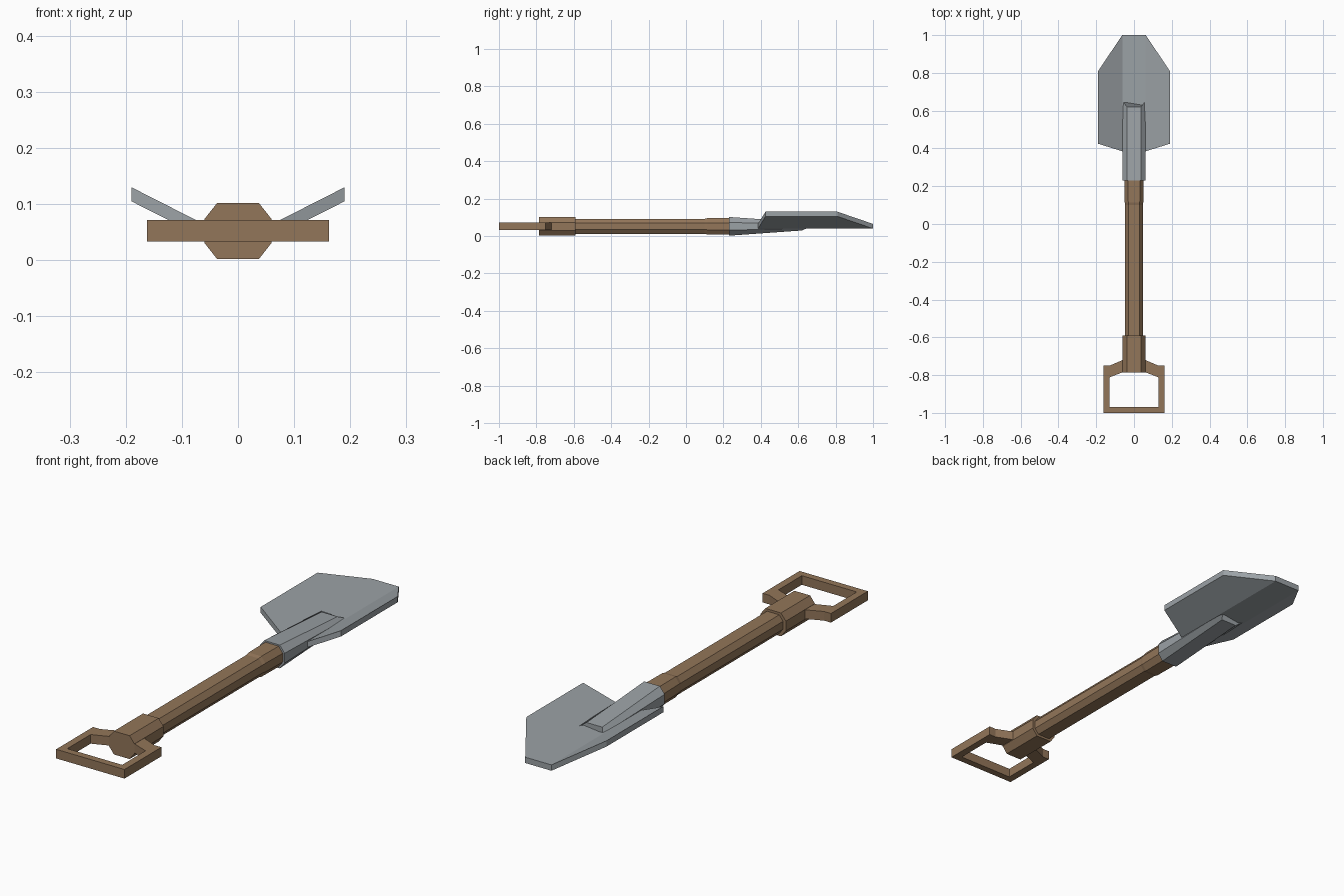
import bpy, bmesh

if "Cube" in bpy.data.objects:
    bpy.data.objects.remove(bpy.data.objects["Cube"])

ZC = 0.052  # height of the shaft axis


def material(name, rgb):
    m = bpy.data.materials.new(name)
    m.diffuse_color = (*rgb, 1)
    m.use_nodes = True
    m.node_tree.nodes["Principled BSDF"].inputs["Base Color"].default_value = m.diffuse_color
    return m


WOOD = material("wood brown", (0.29, 0.18, 0.10))
STEEL = material("steel grey", (0.33, 0.36, 0.38))


def finish(name, bm, mat):
    bmesh.ops.recalc_face_normals(bm, faces=bm.faces)
    me = bpy.data.meshes.new(name)
    bm.to_mesh(me)
    bm.free()
    me.materials.append(mat)
    ob = bpy.data.objects.new(name, me)
    bpy.context.collection.objects.link(ob)
    return ob


def octagon(y, w, h, cz=ZC, flat_y=None):
    """Eight-sided ring; flat_y moves the top and bottom corners along y."""
    fy = y if flat_y is None else flat_y
    a, b = w * 0.62, h * 0.42
    return [(a, fy, cz - h), (w, y, cz - b), (w, y, cz + b), (a, fy, cz + h),
            (-a, fy, cz + h), (-w, y, cz + b), (-w, y, cz - b), (-a, fy, cz - h)]


def loft(name, rings, mat):
    bm = bmesh.new()
    loops = [[bm.verts.new(p) for p in r] for r in rings]
    n = len(loops[0])
    for r0, r1 in zip(loops, loops[1:]):
        for i in range(n):
            j = (i + 1) % n
            bm.faces.new((r0[i], r0[j], r1[j], r1[i]))
    bm.faces.new(loops[0])
    bm.faces.new(loops[-1])
    return finish(name, bm, mat)


# Shaft, slightly thicker where it enters the socket
loft("shaft", [octagon(-0.62, 0.047, 0.040), octagon(0.10, 0.047, 0.040),
               octagon(0.115, 0.049, 0.044), octagon(0.30, 0.053, 0.044)], WOOD)

# Collar between shaft and grip
loft("collar", [octagon(-0.787, 0.06, 0.05), octagon(-0.59, 0.06, 0.05)], WOOD)

# Steel socket, flattening into the blade
loft("socket", [octagon(0.23, 0.06, 0.05),
                octagon(0.65, 0.06, 0.0225, 0.0525, flat_y=0.62)], STEEL)

# D-shaped grip: strip between an outer and an inner outline, thickened in z
outer = [(0.05, -0.716), (0.13, -0.75), (0.162, -0.75), (0.162, -1.0)]
inner = [(0.05, -0.781), (0.13, -0.812), (0.13, -0.812), (0.13, -0.97)]


def both_sides(pts):
    return pts + [(-x, y) for x, y in reversed(pts)]


bm = bmesh.new()
o, i_ = both_sides(outer), both_sides(inner)
for k in range(len(o) - 1):
    quad = [o[k], o[k + 1], i_[k + 1], i_[k]]
    pts = list(dict.fromkeys(quad))
    bm.faces.new([bm.verts.new((x, y, 0.033)) for x, y in pts])
bmesh.ops.remove_doubles(bm, verts=bm.verts, dist=1e-5)
ext = bmesh.ops.extrude_face_region(bm, geom=bm.faces[:])
bmesh.ops.translate(bm, vec=(0, 0, 0.039),
                    verts=[v for v in ext["geom"] if isinstance(v, bmesh.types.BMVert)])
finish("grip", bm, WOOD)

# Blade: flat centre with two wings raised to the sides
bm = bmesh.new()
rows = [(-0.19, 0.425, 0.81, 0.105), (-0.062, 0.385, 1.0, 0.04),
        (0.062, 0.385, 1.0, 0.04), (0.19, 0.425, 0.81, 0.105)]
cols = [[[bm.verts.new((x, y, z + t)) for y in (y0, y1)] for t in (0, 0.025)]
        for x, y0, y1, z in rows]
for a, b in zip(cols, cols[1:]):
    for t in (0, 1):                                   # underside and top
        bm.faces.new((a[t][0], a[t][1], b[t][1], b[t][0]))
    for e in (0, 1):                                   # back and front edges
        bm.faces.new((a[0][e], a[1][e], b[1][e], b[0][e]))
for c in (cols[0], cols[-1]):                          # outer edges
    bm.faces.new((c[0][0], c[0][1], c[1][1], c[1][0]))
finish("blade", bm, STEEL)
